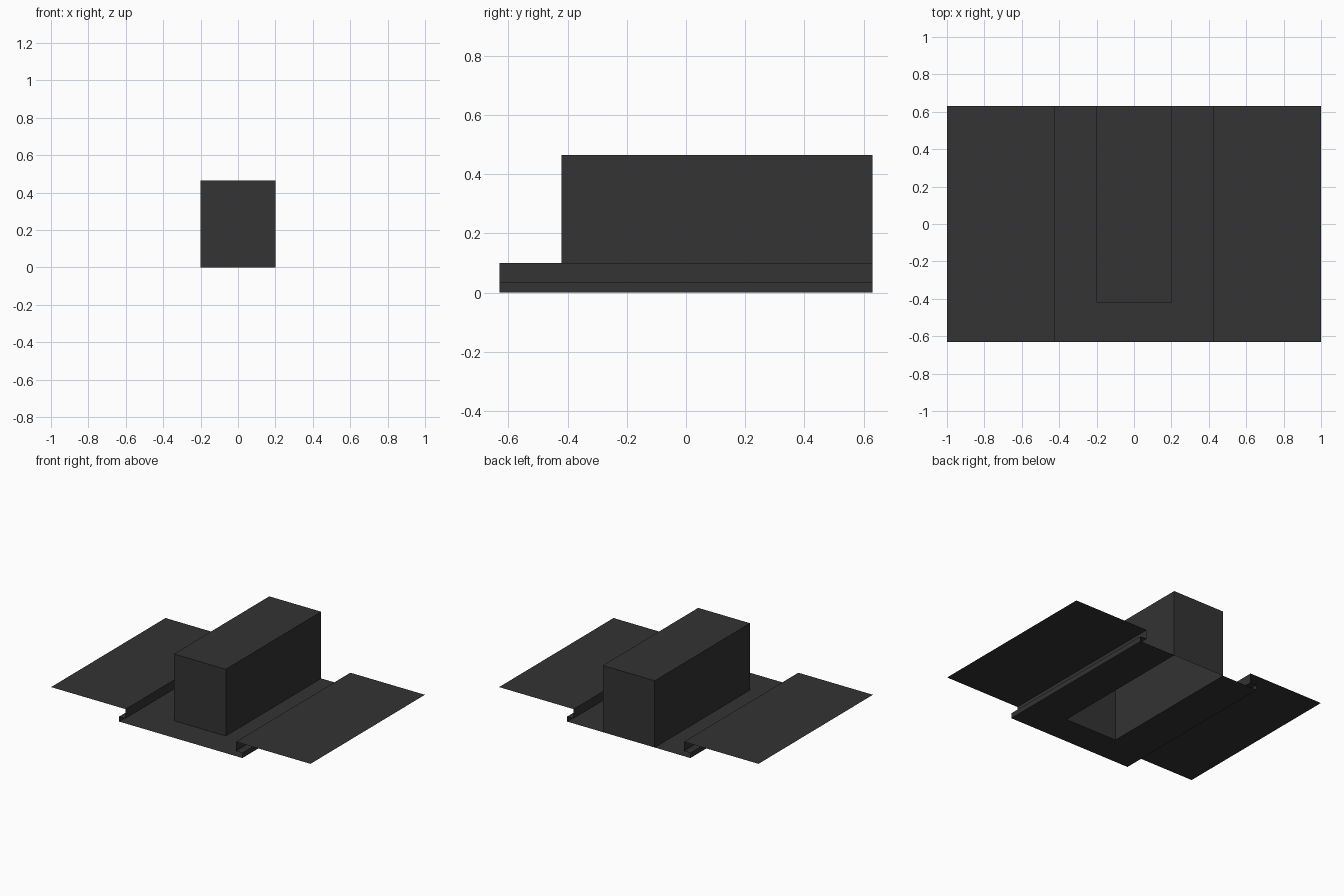
import bpy

if "Cube" in bpy.data.objects:
    bpy.data.objects.remove(bpy.data.objects["Cube"])

Y = 0.63           # half depth of the deck
BX, BY, BZ = 0.2, -0.42, 0.465   # tunnel half width, front, height

mat = bpy.data.materials.new("dark grey")
mat.diffuse_color = (0.033, 0.033, 0.033, 1)
mat.use_nodes = True
mat.node_tree.nodes["Principled BSDF"].inputs["Base Color"].default_value = mat.diffuse_color


def make(name, verts, faces):
    mesh = bpy.data.meshes.new(name)
    mesh.from_pydata(verts, [], faces)
    mesh.materials.append(mat)
    ob = bpy.data.objects.new(name, mesh)
    bpy.context.collection.objects.link(ob)
    return ob


def sheet(name, profile):
    """Sweep an open x,z profile along y as a thin sheet facing up."""
    verts = [(x, y, z) for x, z in profile for y in (-Y, Y)]
    faces = [(2 * i, 2 * i + 2, 2 * i + 3, 2 * i + 1) for i in range(len(profile) - 1)]
    return make(name, verts, faces)


# side decks: floor beside the opening, small lip, step and raised wing
half = [(BX, 0), (0.475, 0), (0.475, 0.035), (0.425, 0.035), (0.425, 0.1), (1.0, 0.1)]
sheet("right_deck", half)
sheet("left_deck", [(-x, z) for x, z in reversed(half)])

# floor strip in front of the opening
make("front_floor", [(-BX, -Y, 0), (BX, -Y, 0), (BX, BY, 0), (-BX, BY, 0)], [(0, 1, 2, 3)])

# hollow raised tunnel, open underneath
make("tunnel_box",
     [(x, y, z) for z in (0, BZ) for x, y in ((-BX, BY), (BX, BY), (BX, Y), (-BX, Y))],
     [(4, 5, 6, 7)] + [(i, (i + 1) % 4, (i + 1) % 4 + 4, i + 4) for i in range(4)])
